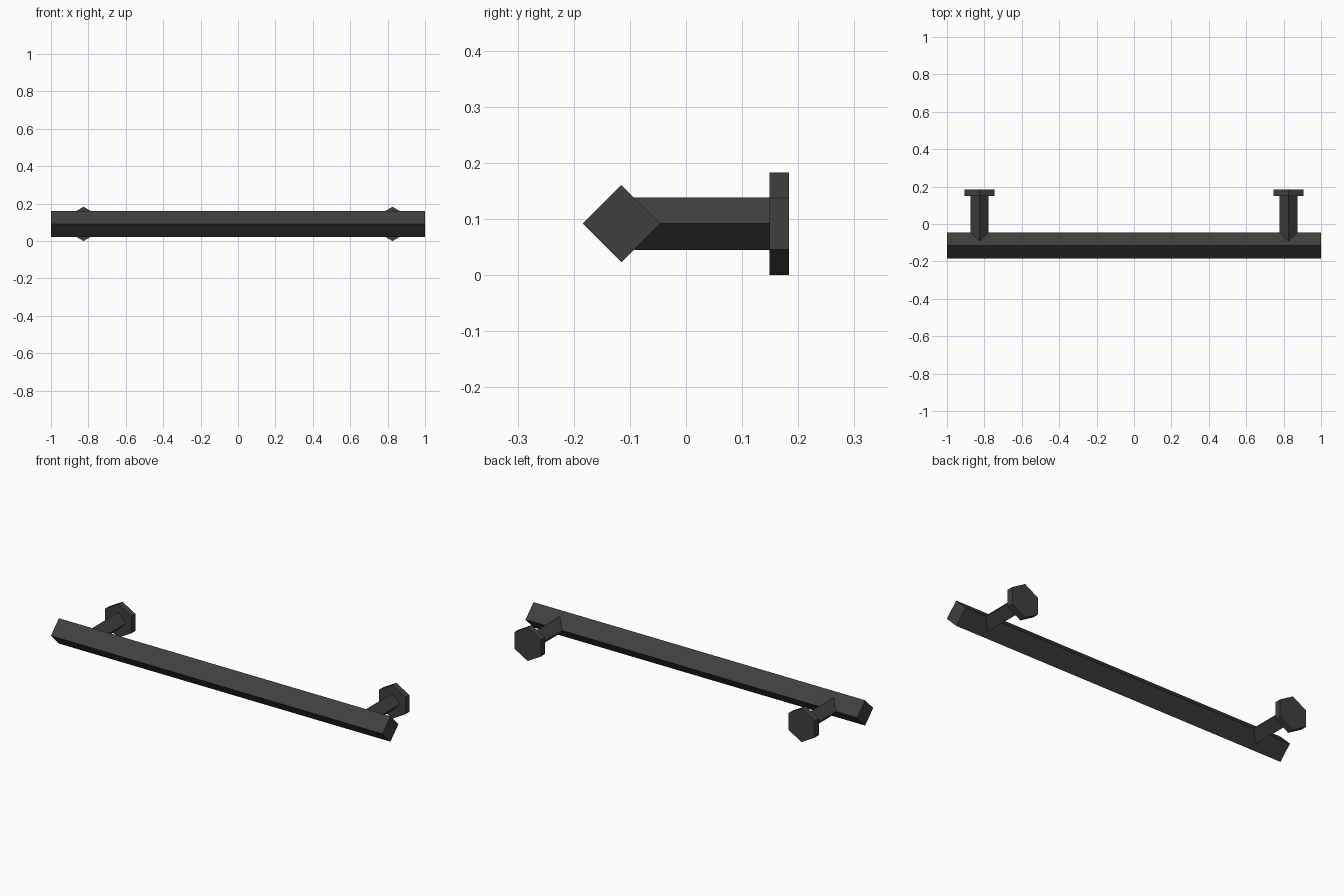
import bpy
from math import pi

cube = bpy.data.objects.get("Cube")
if cube:
    bpy.data.objects.remove(cube, do_unlink=True)

# Dark metal used on every part
metal = bpy.data.materials.new("dark_grey_metal")
metal.use_nodes = True
grey = (0.05, 0.05, 0.05, 1)
metal.diffuse_color = grey
metal.node_tree.nodes["Principled BSDF"].inputs["Base Color"].default_value = grey

MID_Z = 0.0915   # height of the shared centre line
BAR_Y = -0.115
POST_X = 0.826


def prism(name, sides, radius, length, location, rotation):
    """Flat-shaded prism with a corner pointing up."""
    bpy.ops.mesh.primitive_cylinder_add(vertices=sides, radius=radius, depth=length,
                                        location=location, rotation=rotation)
    obj = bpy.context.object
    obj.name = name
    obj.data.materials.append(metal)
    return obj


# Long diamond-section handle
prism("handle_bar", 4, 0.069, 2.0, (0, BAR_Y, MID_Z), (0, pi / 2, 0))

# Post and hexagonal wall plate at each end
ALONG_Y = (pi / 2, 0, 0)
PLATE_FRONT, PLATE_BACK = 0.149, 0.184
for side, sign in (("left", 1), ("right", -1)):
    x = sign * POST_X
    prism(side + "_post", 4, 0.047, PLATE_FRONT - BAR_Y,
          (x, (PLATE_FRONT + BAR_Y) / 2, MID_Z), ALONG_Y)
    prism(side + "_wall_plate", 6, MID_Z, PLATE_BACK - PLATE_FRONT,
          (x, (PLATE_FRONT + PLATE_BACK) / 2, MID_Z), ALONG_Y)
